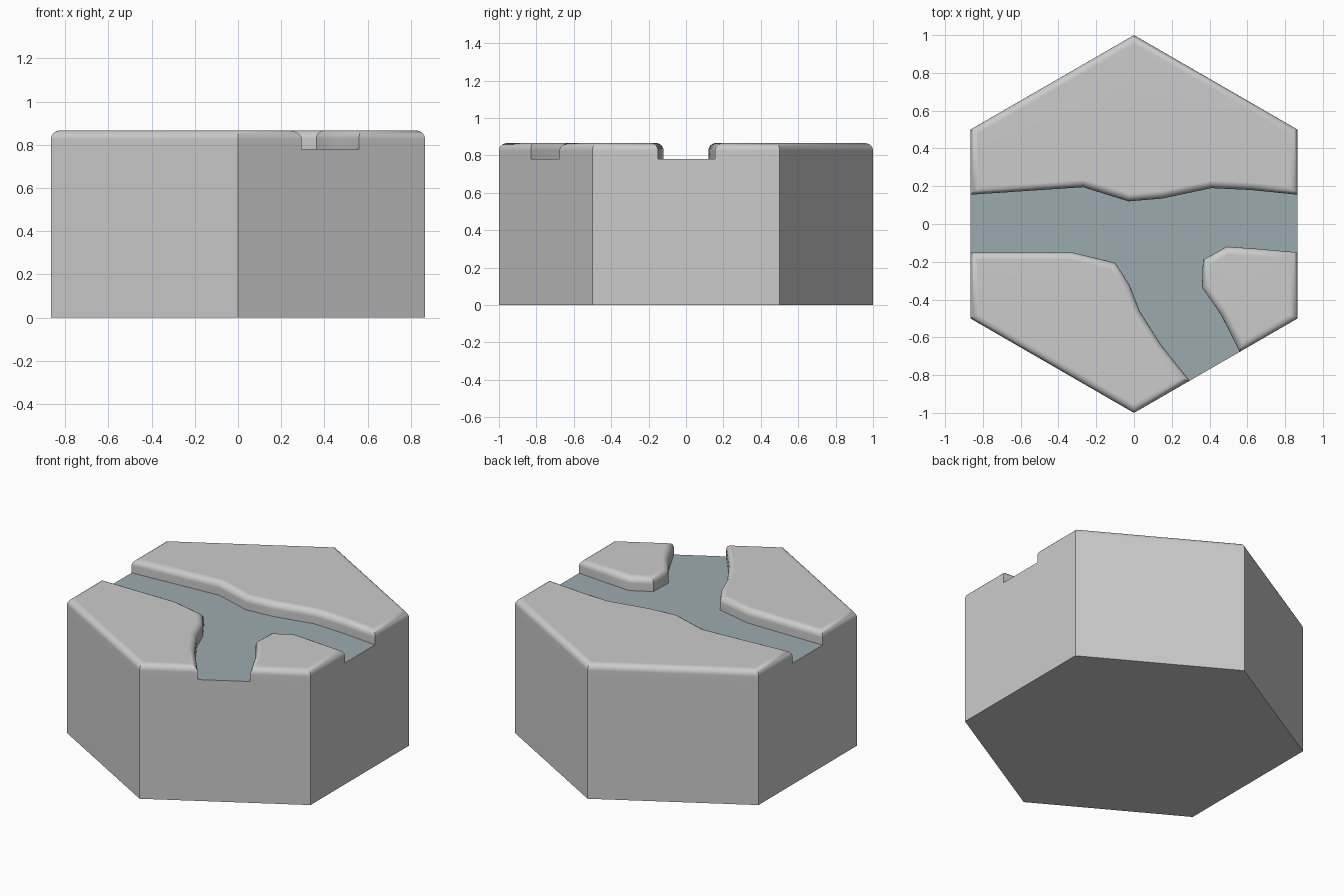
import bpy, bmesh, math
from mathutils import Vector

if "Cube" in bpy.data.objects:
    bpy.data.objects.remove(bpy.data.objects["Cube"])

W = math.sqrt(3) / 2      # hexagon half width
TOP = W                   # land height
BED = 0.78                # river height
R = 0.04                  # rounding of the land rims
STEPS = 5

HEX = [(W, -0.5), (W, 0.5), (0, 1), (-W, 0.5), (-W, -0.5), (0, -1)]

# River banks
north_bank = [(-W, .155), (-.27, .195), (-.03, .12), (.15, .135), (.41, .19), (.62, .18), (W, .155)]
west_bank = [(-W, -.15), (-.33, -.15), (-.10, -.205), (-.025, -.32), (.03, -.46), (.14, -.635),
             (.295, -1 + .295 / math.sqrt(3))]
east_bank = [(.56, -1 + .56 / math.sqrt(3)), (.46, -.48), (.36, -.335), (.365, -.19),
             (.49, -.12), (.64, -.13), (W, -.15)]

lands = [north_bank + HEX[1:4],
         HEX[4:6] + west_bank[::-1],
         east_bank[:1] + HEX[:1] + east_bank[:0:-1]]


def inset(points, d):
    """Mitred inward offset of a counter-clockwise outline."""
    pts = [Vector(p) for p in points]
    out = []
    for i, p in enumerate(pts):
        a = (p - pts[i - 1]).normalized()
        b = (pts[(i + 1) % len(pts)] - p).normalized()
        na, nb = Vector((-a.y, a.x)), Vector((-b.y, b.x))
        out.append(p + (na + nb) * d / (1 + na.dot(nb)))
    return out


def ring(bm, points, z):
    return [bm.verts.new((p[0], p[1], z)) for p in points]


def make_object(name, bm):
    mesh = bpy.data.meshes.new(name)
    bm.to_mesh(mesh)
    bm.free()
    ob = bpy.data.objects.new(name, mesh)
    bpy.context.collection.objects.link(ob)
    return ob


# Hexagonal block with raised, rounded lands
bm = bmesh.new()
for land in lands:
    loops = [ring(bm, land, BED)]
    for k in range(STEPS + 1):
        t = math.pi / 2 * k / STEPS
        loops.append(ring(bm, inset(land, R * (1 - math.cos(t))), TOP - R + R * math.sin(t)))
    for lo, hi in zip(loops, loops[1:]):
        for i in range(len(lo)):
            j = (i + 1) % len(lo)
            bm.faces.new((lo[i], lo[j], hi[j], hi[i]))
    bm.faces.new(loops[-1])

# Block sides, each upper edge taking in the bank ends that lie on it
rim = {tuple(round(c, 4) for c in v.co.xy): v for v in bm.verts if abs(v.co.z - BED) < 1e-5}
base = ring(bm, HEX, 0)
for i in range(6):
    j = (i + 1) % 6
    a, b = Vector(HEX[i]), Vector(HEX[j])
    d = (b - a).normalized()
    on_side = [v for v in rim.values() if abs(d.cross(v.co.xy - a)) < 1e-3]
    on_side.sort(key=lambda v: -d.dot(v.co.xy - a))
    bm.faces.new([base[i], base[j]] + on_side)
bm.faces.new(base[::-1])
tile = make_object("hex_tile", bm)

# River surface
bm = bmesh.new()
bm.faces.new(ring(bm, west_bank + east_bank + north_bank[::-1], BED))
river = make_object("river", bm)
water = bpy.data.materials.new("water")
water.diffuse_color = (0.33, 0.41, 0.43, 1)
water.use_nodes = True
water.node_tree.nodes["Principled BSDF"].inputs["Base Color"].default_value = water.diffuse_color
river.data.materials.append(water)

# Smooth rims, crisp block corners
bpy.context.view_layer.objects.active = tile
tile.select_set(True)
bpy.ops.object.shade_smooth_by_angle(angle=math.radians(40))
tile.modifiers.new("even_shading", 'WEIGHTED_NORMAL').keep_sharp = True
